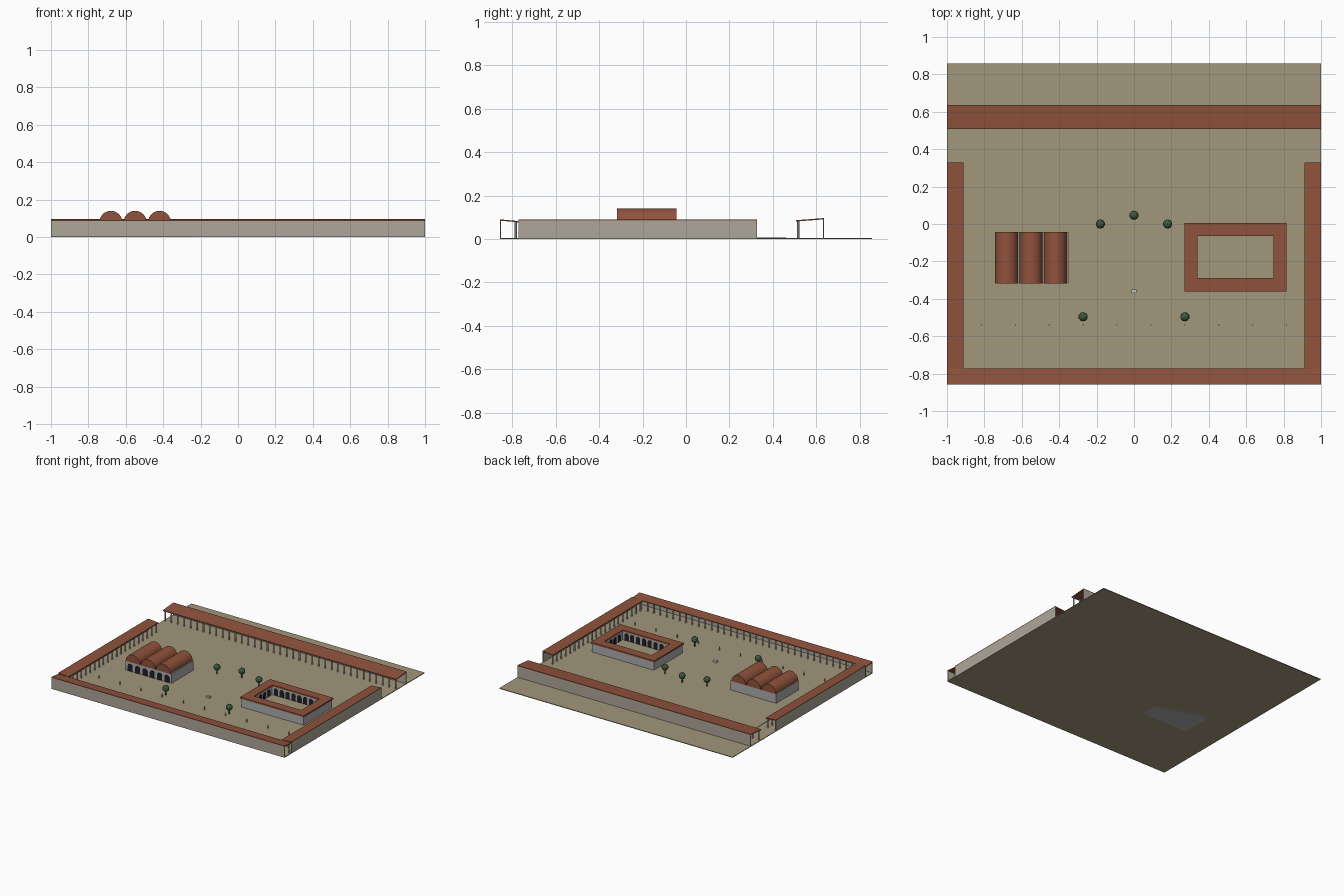
import bpy, bmesh, math
from mathutils import Matrix, Vector

if "Cube" in bpy.data.objects:
    bpy.data.objects.remove(bpy.data.objects["Cube"])


def material(name, rgb):
    m = bpy.data.materials.new(name)
    m.diffuse_color = (*rgb, 1)
    m.use_nodes = True
    m.node_tree.nodes["Principled BSDF"].inputs["Base Color"].default_value = m.diffuse_color
    return m


TILE = material("terracotta", (0.28, 0.085, 0.045))
SAND = material("sand", (0.36, 0.31, 0.20))
STONE = material("stone", (0.42, 0.39, 0.32))
PLASTER = material("plaster", (0.42, 0.42, 0.42))
MARBLE = material("marble", (0.62, 0.60, 0.55))
DARK = material("dark_opening", (0.015, 0.015, 0.02))
LEAF = material("foliage", (0.05, 0.11, 0.05))
BARK = material("bark", (0.12, 0.07, 0.04))


def finish(name, bm, mat, smooth=False, matrix=None):
    bmesh.ops.recalc_face_normals(bm, faces=bm.faces)
    me = bpy.data.meshes.new(name)
    bm.to_mesh(me)
    bm.free()
    ob = bpy.data.objects.new(name, me)
    bpy.context.collection.objects.link(ob)
    me.materials.append(mat)
    if matrix:
        ob.matrix_world = matrix
    if smooth:
        bpy.ops.object.select_all(action='DESELECT')
        ob.select_set(True)
        bpy.context.view_layer.objects.active = ob
        bpy.ops.object.shade_smooth_by_angle(angle=math.radians(40))
    return ob


def add_box(bm, x0, x1, y0, y1, z0, z1):
    m = Matrix.Translation(((x0 + x1) / 2, (y0 + y1) / 2, (z0 + z1) / 2))
    bmesh.ops.create_cube(bm, size=1, matrix=m @ Matrix.Diagonal((x1 - x0, y1 - y0, z1 - z0, 1)))


def box(name, mat, *dims, matrix=None):
    bm = bmesh.new()
    add_box(bm, *dims)
    return finish(name, bm, mat, matrix=matrix)


def add_cyl(bm, x, y, z0, z1, r, sides=8):
    bmesh.ops.create_cone(bm, cap_ends=True, segments=sides, radius1=r, radius2=r, depth=z1 - z0,
                          matrix=Matrix.Translation((x, y, (z0 + z1) / 2)))


def add_prism(bm, profile, direction):
    # closed profile swept along a vector
    f = bm.faces.new([bm.verts.new(p) for p in profile])
    ext = bmesh.ops.extrude_face_region(bm, geom=[f], use_keep_orig=True)
    bmesh.ops.translate(bm, vec=direction,
                        verts=[v for v in ext['geom'] if isinstance(v, bmesh.types.BMVert)])


def arches(name, centre, along, out, count, pitch, w, h):
    # row of dark arched openings lying on a wall face
    bm = bmesh.new()
    along, out = Vector(along), Vector(out)
    for i in range(count):
        c = Vector(centre) + along * (i - (count - 1) / 2) * pitch
        pts = [c - along * w / 2, c + along * w / 2]
        for k in range(9):
            a = math.pi * k / 8
            pts.append(c + along * (w / 2 * math.cos(a)) + Vector((0, 0, h - w / 2 + w / 2 * math.sin(a))))
        add_prism(bm, pts, out * 0.002)
    finish(name, bm, DARK)


def portico(name, length, depth, z_in, z_out, columns, matrix):
    # local frame: x along, colonnade at y = 0 side, back wall at y = depth
    h = length / 2
    box(name + "_wall", STONE, -h, h, depth - 0.006, depth, 0, z_out - 0.005, matrix=matrix)
    bm = bmesh.new()
    add_prism(bm, [(-h, 0, z_in - 0.006), (-h, depth, z_out - 0.006), (-h, depth, z_out), (-h, 0, z_in)],
              Vector((length, 0, 0)))
    finish(name + "_roof", bm, TILE, matrix=matrix)
    bm = bmesh.new()
    for i in range(columns):
        x = -h + 0.012 + (length - 0.024) * i / (columns - 1)
        add_cyl(bm, x, 0.011, 0.004, z_in - 0.004, 0.0055)
    finish(name + "_columns", bm, MARBLE, True, matrix)


# Ground and raised plaza
box("ground", SAND, -1, 1, -0.858, 0.858, 0, 0.005)
box("plaza", SAND, -0.86, 0.86, -0.72, 0.46, 0, 0.008)

# Colonnaded porticoes round the square
T, R = Matrix.Translation, lambda d: Matrix.Rotation(math.radians(d), 4, 'Z')
portico("north_portico", 2, 0.13, 0.087, 0.097, 37, T((0, 0.507, 0)))
portico("south_portico", 2, 0.085, 0.083, 0.091, 37, T((0, -0.773, 0)) @ R(180))
portico("east_portico", 1.10, 0.088, 0.083, 0.091, 21, T((0.912, -0.222, 0)) @ R(-90))
portico("west_portico", 1.10, 0.088, 0.083, 0.091, 21, T((-0.912, -0.222, 0)) @ R(90))

# Vaulted hall with arched front
box("vaulted_hall_body", PLASTER, -0.742, -0.35, -0.315, -0.045, 0, 0.08)
for i in range(3):
    bm = bmesh.new()
    cx = -0.68 + 0.13 * i
    add_prism(bm, [(cx + 0.061 * math.cos(math.pi * k / 16), -0.317, 0.079 + 0.061 * math.sin(math.pi * k / 16))
                   for k in range(17)], Vector((0, 0.274, 0)))
    finish(f"barrel_vault_{i + 1}", bm, TILE, True)
arches("hall_arches", (-0.546, -0.315, 0.008), (1, 0, 0), (0, -1, 0), 6, 0.063, 0.042, 0.055)


# Courtyard building: four wings round an open court
def ring(name, mat, x0, x1, y0, y1, w, z0, z1):
    bm = bmesh.new()
    outer = [(x0, y0), (x1, y0), (x1, y1), (x0, y1)]
    inner = [(x0 + w, y0 + w), (x1 - w, y0 + w), (x1 - w, y1 - w), (x0 + w, y1 - w)]
    loops = [[bm.verts.new((*p, z)) for p in pts]
             for pts, z in ((outer, z0), (outer, z1), (inner, z1), (inner, z0))]
    for a in range(4):
        for i in range(4):
            b, j = (a + 1) % 4, (i + 1) % 4
            bm.faces.new((loops[a][i], loops[a][j], loops[b][j], loops[b][i]))
    finish(name, bm, mat)


ring("courtyard_wings", PLASTER, 0.277, 0.808, -0.353, -0.002, 0.058, 0, 0.074)
ring("courtyard_roof", TILE, 0.27, 0.815, -0.36, 0.005, 0.07, 0.074, 0.085)
cx, cy = 0.5425, -0.1775
for s, n in ((1, "north"), (-1, "south")):
    arches(f"court_{n}_arches", (cx, cy + s * 0.1175, 0.008), (1, 0, 0), (0, -s, 0), 8, 0.05, 0.034, 0.055)
for s, n in ((1, "east"), (-1, "west")):
    arches(f"court_{n}_arches", (cx + s * 0.2075, cy, 0.008), (0, 1, 0), (-s, 0, 0), 4, 0.05, 0.034, 0.055)

# Trees
for i, (x, y) in enumerate([(-0.18, 0), (0, 0.047), (0.18, 0), (-0.272, -0.496), (0.272, -0.496)]):
    bm = bmesh.new()
    add_cyl(bm, x, y, 0.006, 0.045, 0.005)
    finish(f"tree_trunk_{i + 1}", bm, BARK, True)
    bm = bmesh.new()
    bmesh.ops.create_icosphere(bm, subdivisions=2, radius=0.025, matrix=T((x, y, 0.059)))
    finish(f"tree_crown_{i + 1}", bm, LEAF)

# Row of statue posts and the central pedestal
bm = bmesh.new()
for i in range(10):
    add_cyl(bm, -0.815 + 1.63 * i / 9, -0.54, 0.006, 0.034, 0.004)
finish("marker_posts", bm, MARBLE, True)
box("pedestal", MARBLE, -0.014, 0.014, -0.369, -0.351, 0.006, 0.022)
